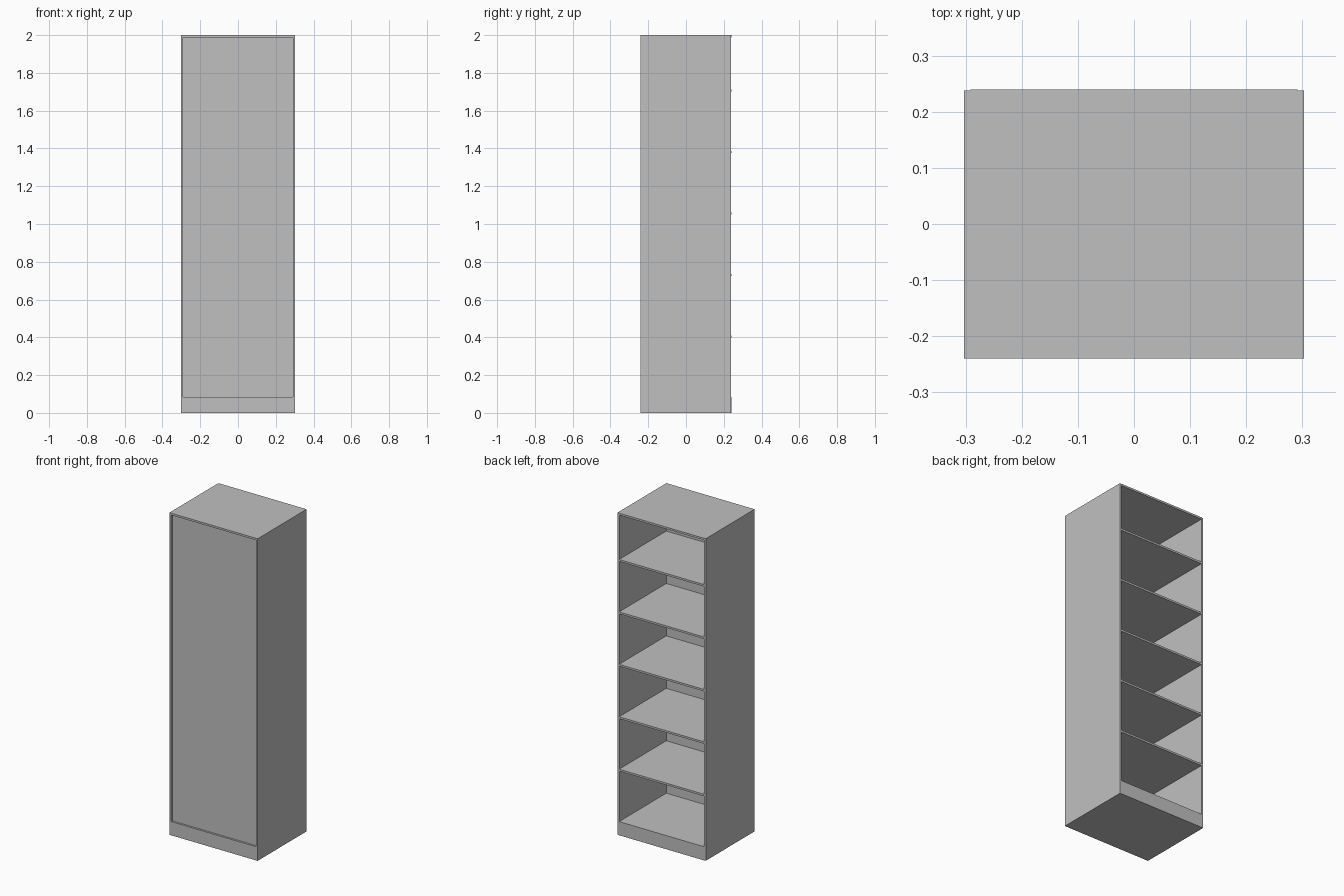
import bpy
import bmesh
from mathutils import Vector

cube = bpy.data.objects.get("Cube")
if cube:
    bpy.data.objects.remove(cube, do_unlink=True)

grey = bpy.data.materials.new("light_grey")
grey.use_nodes = True
colour = (0.527, 0.527, 0.527, 1)
grey.diffuse_color = colour
grey.node_tree.nodes["Principled BSDF"].inputs["Base Color"].default_value = colour


def box(name, low, high):
    """Flat-shaded panel between two opposite corners."""
    low, high = Vector(low), Vector(high)
    bm = bmesh.new()
    bmesh.ops.create_cube(bm, size=1)
    for v in bm.verts:
        v.co = (low + high) / 2 + Vector(a * b for a, b in zip(v.co, high - low))
    mesh = bpy.data.meshes.new(name)
    bm.to_mesh(mesh)
    bm.free()
    mesh.materials.append(grey)
    obj = bpy.data.objects.new(name, mesh)
    bpy.context.collection.objects.link(obj)
    return obj


half_w, half_d, height = 0.303, 0.24, 2.0
board = 0.012
inner = half_w - board
plinth_top = 0.085
shelf_pitch = 0.3255
side_edge = half_d - 0.002     # sides sit just behind the shelf edges
panel_front = -half_d + 0.012  # closing panel is recessed
panel_back = panel_front + 0.006

# Upright sides
for name, sign in (("left_side", 1), ("right_side", -1)):
    x0, x1 = sorted((sign * inner, sign * half_w))
    box(name, (x0, -half_d, 0), (x1, side_edge, height))

# Plinth with the lowest floor, and top board
box("plinth", (-inner, -half_d, 0), (inner, half_d, plinth_top))
box("top_board", (-inner, -half_d, height - board), (inner, half_d, height))

# Recessed panel closing the front
box("closing_panel", (-inner, panel_front, plinth_top),
    (inner, panel_back, height - board))

# Shelves, open towards the back
for i in range(1, 6):
    top = plinth_top + i * shelf_pitch
    box(f"shelf_{i}", (-inner, panel_back, top - board), (inner, half_d, top))
